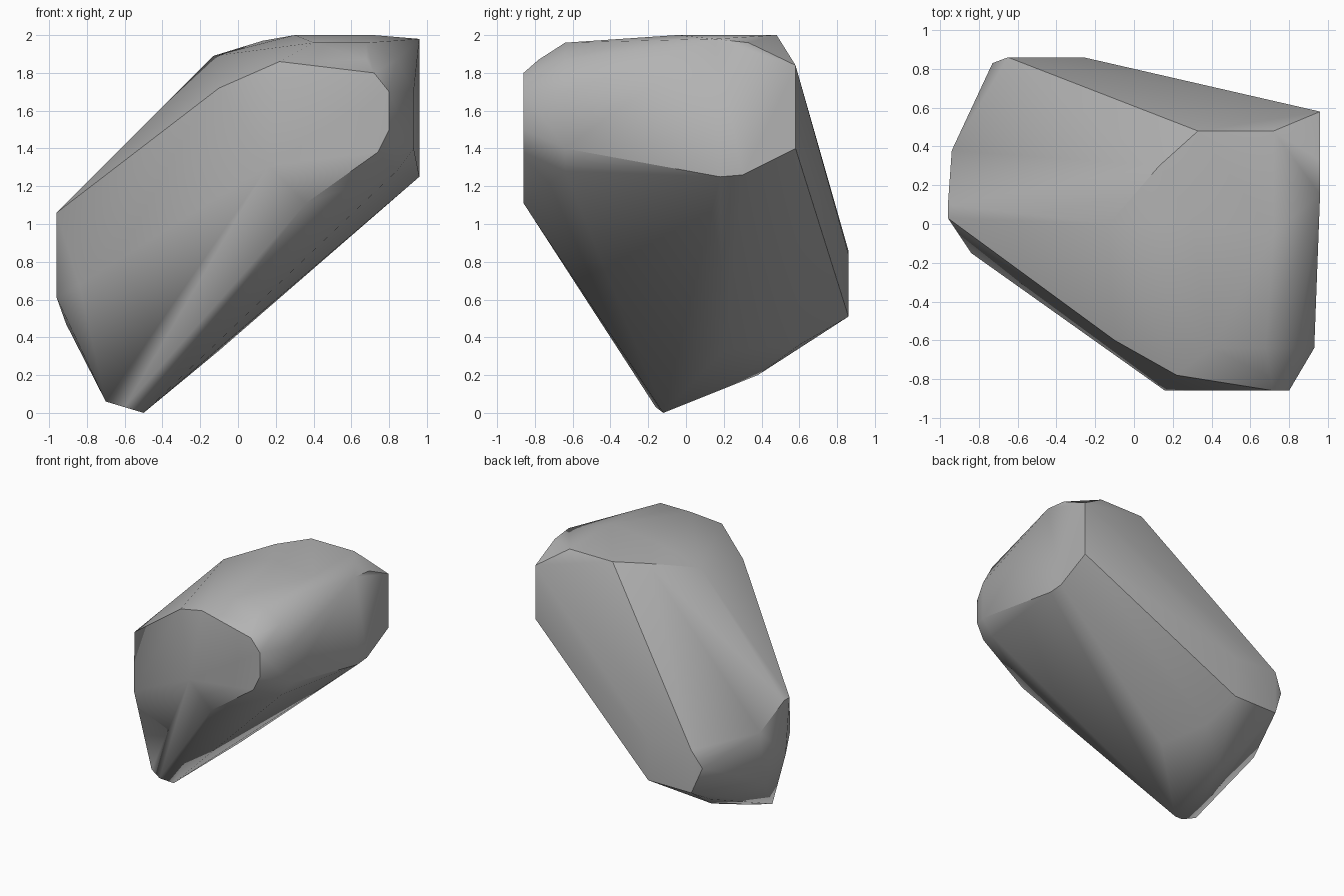
import bpy
import bmesh
import math
from mathutils import Vector

default_cube = bpy.data.objects.get("Cube")
if default_cube:
    bpy.data.objects.remove(default_cube, do_unlink=True)


def make_material(name, colour):
    material = bpy.data.materials.new(name)
    material.use_nodes = True
    material.diffuse_color = colour
    shader = material.node_tree.nodes["Principled BSDF"]
    shader.inputs["Base Color"].default_value = colour
    shader.inputs["Roughness"].default_value = 0.8
    return material


def outline(axis, level, points):
    """Place a flat outline at a fixed level on the chosen axis."""
    placed = []
    for point in points:
        coordinates = list(point)
        coordinates.insert("xyz".index(axis), level)
        placed.append(Vector(coordinates))
    return placed


def build_hull(name, outlines, material):
    """Wrap all facet outlines in one solid and merge its flat areas."""
    bm = bmesh.new()
    for points in outlines:
        for point in points:
            bm.verts.new(point)
    hull = bmesh.ops.convex_hull(bm, input=bm.verts[:])
    unused = {v for v in hull["geom_interior"] + hull["geom_unused"]
              if isinstance(v, bmesh.types.BMVert)}
    bmesh.ops.delete(bm, geom=list(unused), context="VERTS")
    bmesh.ops.dissolve_limit(bm, angle_limit=math.radians(2),
                             verts=bm.verts[:], edges=bm.edges[:])
    bmesh.ops.recalc_face_normals(bm, faces=bm.faces[:])
    mesh = bpy.data.meshes.new(name)
    bm.to_mesh(mesh)
    bm.free()
    mesh.materials.append(material)
    rock = bpy.data.objects.new(name, mesh)
    bpy.context.collection.objects.link(rock)
    return rock


# Front facet and the softened rim just behind it
front_facet = outline("y", -0.86, [
    (0.16, 1.31), (0.36, 1.11), (0.74, 1.38), (0.8, 1.5), (0.8, 1.7), (0.72, 1.8)])
front_rim = outline("y", -0.64, [
    (0.4, 1.96), (0.68, 1.96), (0.84, 1.87), (0.93, 1.7), (0.93, 1.4), (0.84, 1.28)])
front_brow = outline("y", -0.78, [(0.22, 1.86), (0.68, 1.87), (0.84, 1.7), (0.84, 1.45)])

# Flat crown and the shoulder falling away to the right
crown = outline("z", 2, [(0.33, 0.48), (0.72, 0.48), (0.3, 0), (0.72, -0.05)])
shoulder = [Vector(p) for p in
            [(-0.13, 0, 1.89), (-0.1, -0.6, 1.72), (0.13, 0.3, 1.97)]]

# Broad left facet
left_facet = outline("x", 0.96, [
    (0.58, 1.4), (0.58, 1.84), (0.33, 1.96), (0.15, 1.98), (0.3, 1.26), (0.18, 1.25)])

# Narrow right end
right_edge = outline("x", -0.96, [(0.03, 1.06), (0.1, 1.06), (0.08, 0.61)])
right_corner = [Vector(p) for p in
                [(-0.84, -0.15, 0.68), (-0.94, 0.38, 0.9), (-0.91, 0.3, 0.47)]]

# Back facet
back_facet = outline("y", 0.86, [(-0.65, 0.86), (-0.26, 0.84), (-0.26, 0.51), (-0.65, 0.51)])
back_corner = [Vector((-0.73, 0.83, 0.72))]

# Pointed foot and the underside ridge
foot = [Vector(p) for p in
        [(-0.7, -0.12, 0.06), (-0.6, -0.16, 0.03), (-0.5, -0.12, 0)]]
underside = [Vector(p) for p in
             [(-0.5, 0.38, 0.2), (-0.62, 0.57, 0.34), (-0.2, 0.6, 0.36), (-0.1, 0.2, 0.33)]]

stone = make_material("grey stone", (0.45, 0.45, 0.45, 1))
rock = build_hull("rock", [
    front_facet, front_rim, front_brow, crown, shoulder, left_facet,
    right_edge, right_corner, back_facet, back_corner, foot, underside], stone)

# Soft facets with the sharpest edges kept crisp
bpy.ops.object.select_all(action="DESELECT")
rock.select_set(True)
bpy.context.view_layer.objects.active = rock
bpy.ops.object.shade_smooth_by_angle(angle=math.radians(35))
